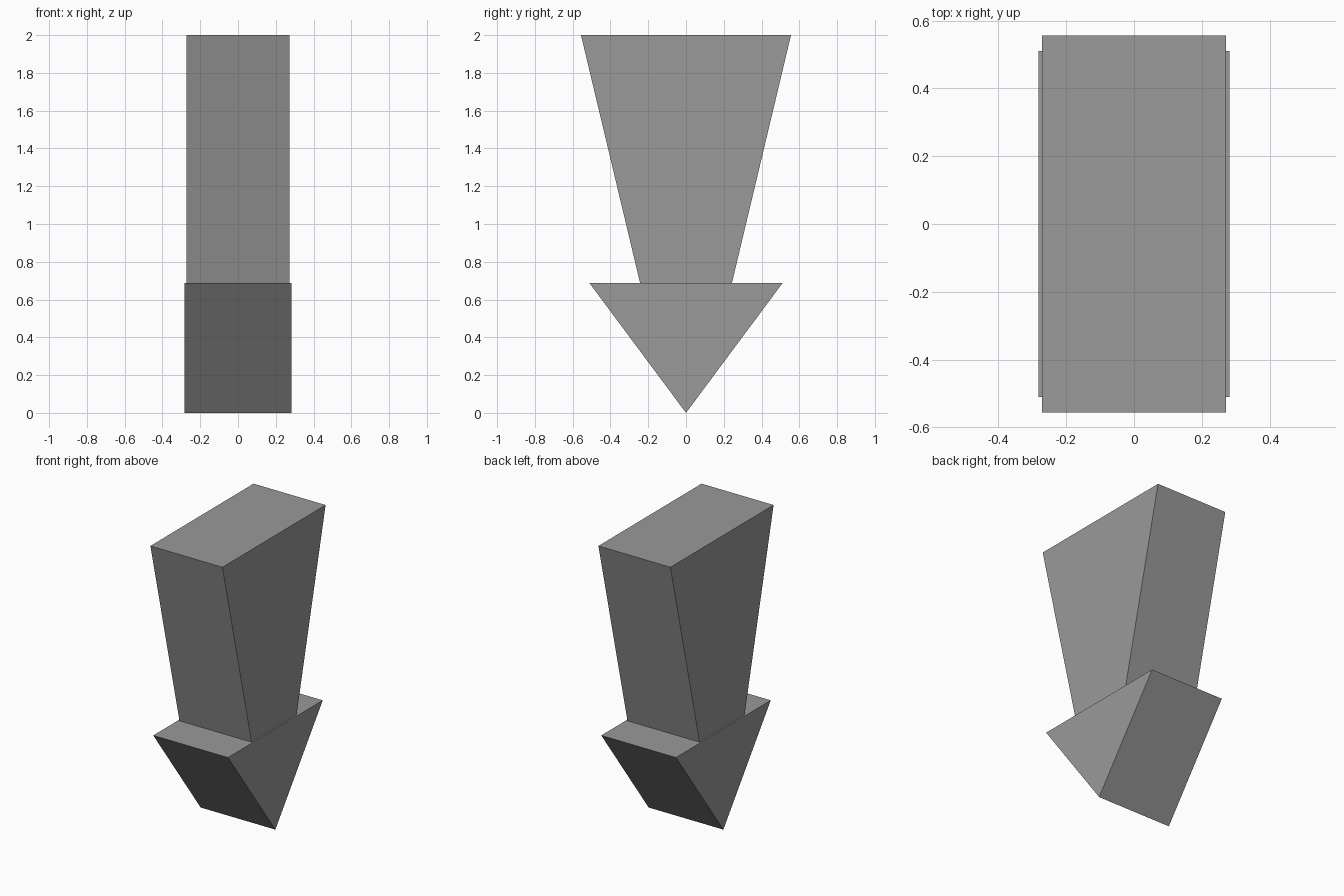
import bpy
import bmesh

cube = bpy.data.objects.get("Cube")
if cube:
    bpy.data.objects.remove(cube, do_unlink=True)

# Single plain grey
grey = bpy.data.materials.new("mid grey")
grey.use_nodes = True
colour = (0.32, 0.32, 0.32, 1)
grey.diffuse_color = colour
bsdf = next(n for n in grey.node_tree.nodes if n.type == 'BSDF_PRINCIPLED')
bsdf.inputs["Base Color"].default_value = colour


def extrude_profile(name, profile, half_width):
    """Solid made by extruding a (y, z) profile symmetrically along x."""
    bm = bmesh.new()
    face = bm.faces.new([bm.verts.new((-half_width, y, z)) for y, z in profile])
    side = bmesh.ops.extrude_face_region(bm, geom=[face])["geom"]
    verts = [v for v in side if isinstance(v, bmesh.types.BMVert)]
    bmesh.ops.translate(bm, verts=verts, vec=(2 * half_width, 0, 0))
    bmesh.ops.recalc_face_normals(bm, faces=bm.faces[:])
    mesh = bpy.data.meshes.new(name)
    bm.to_mesh(mesh)
    bm.free()
    mesh.materials.append(grey)
    obj = bpy.data.objects.new(name, mesh)
    bpy.context.collection.objects.link(obj)
    return obj


JOIN_Z = 0.687

# Triangular wedge pointing down
extrude_profile("arrow_head", [(-0.511, JOIN_Z), (0, 0), (0.511, JOIN_Z)], 0.282)

# Tapered block widening upward from the wedge
extrude_profile("arrow_shaft",
                [(-0.243, JOIN_Z), (0.243, JOIN_Z), (0.556, 2), (-0.556, 2)], 0.272)
